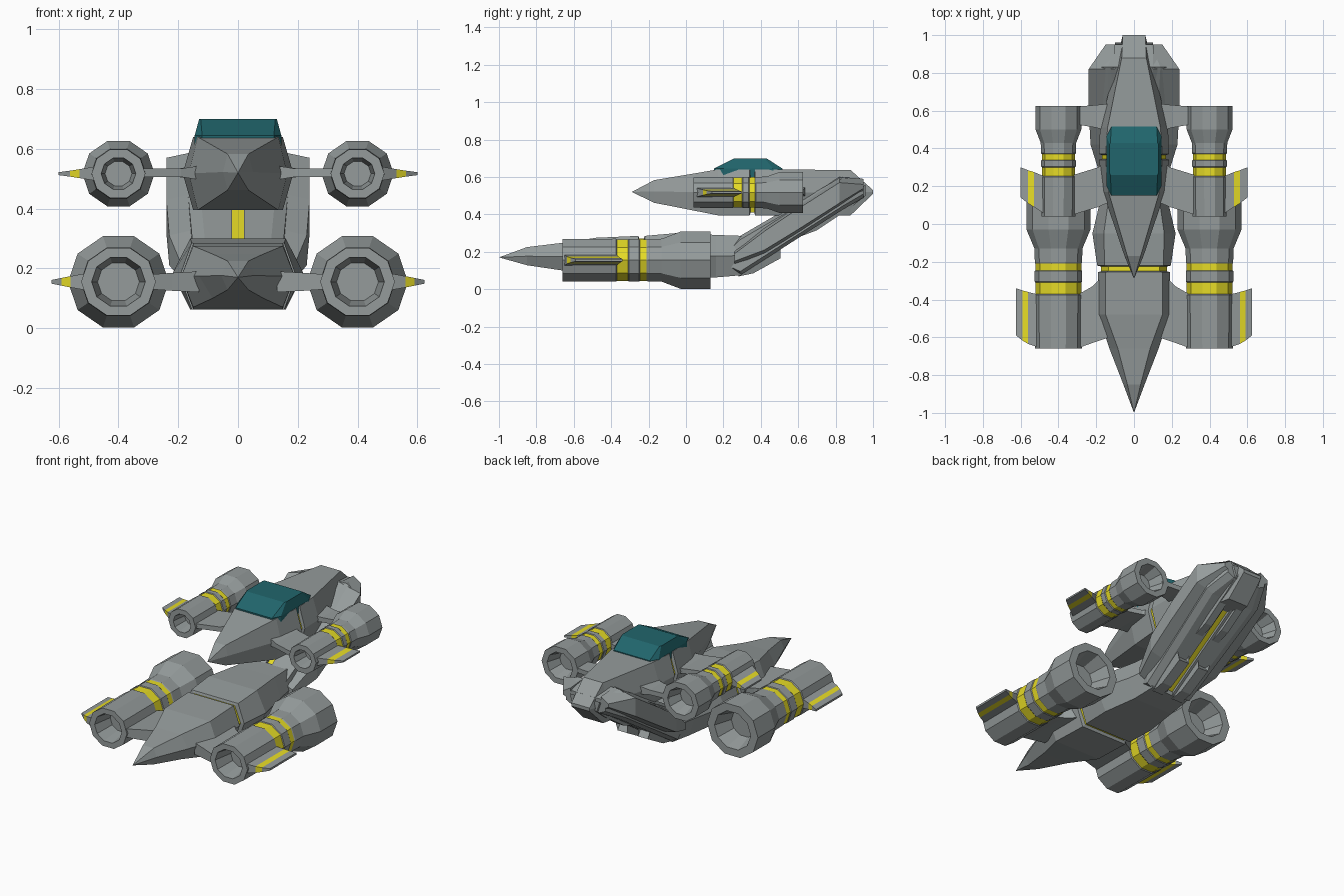
import bpy, bmesh, math

if "Cube" in bpy.data.objects:
    bpy.data.objects.remove(bpy.data.objects["Cube"])


def material(name, rgb):
    m = bpy.data.materials.new(name)
    m.diffuse_color = (*rgb, 1)
    m.use_nodes = True
    m.node_tree.nodes["Principled BSDF"].inputs["Base Color"].default_value = m.diffuse_color
    return m


GREY = material("hull_grey", (0.30, 0.33, 0.33))
YELLOW = material("yellow", (0.80, 0.72, 0.02))
TEAL = material("canopy_teal", (0.015, 0.13, 0.15))


def loft(name, rings, mats=(GREY,), flags=(), mirror=False):
    """Skin a list of equal-length point rings; flagged spans use mats[1]."""
    bm = bmesh.new()
    vs = [[bm.verts.new(p) for p in r] for r in rings]
    n = len(rings[0])
    for k in range(len(vs) - 1):
        for i in range(n):
            j = (i + 1) % n
            f = bm.faces.new((vs[k][i], vs[k][j], vs[k + 1][j], vs[k + 1][i]))
            f.material_index = 1 if k in flags else 0
    bm.faces.new(vs[0])
    bm.faces.new(vs[-1][::-1])
    bmesh.ops.remove_doubles(bm, verts=bm.verts, dist=1e-4)
    bmesh.ops.recalc_face_normals(bm, faces=bm.faces)
    me = bpy.data.meshes.new(name)
    bm.to_mesh(me)
    bm.free()
    for m in mats:
        me.materials.append(m)
    ob = bpy.data.objects.new(name, me)
    bpy.context.collection.objects.link(ob)
    if mirror:
        ob.modifiers.new("mirror", 'MIRROR').use_mirror_merge = False
    return ob


def hexagon(y, lo, hi, wm, wf):
    """Hull section: flat top and bottom of half width wf, side edge at wm."""
    mid = (lo + hi) / 2
    return [(wf, y, lo), (wm, y, mid), (wf, y, hi),
            (-wf, y, hi), (-wm, y, mid), (-wf, y, lo)]


def engine(name, z, profile, flags):
    """Ten-sided turned engine with hollow ends."""
    rings = [[(0.4 + r * math.cos(a * math.pi / 5), y,
               z + 0.95 * r * math.sin(a * math.pi / 5)) for a in range(10)]
             for y, r in profile]
    return loft(name, rings, (GREY, YELLOW), flags, True)


def wing(name, z, stations, flags=()):
    """Thin panel; stations are (x, y_front, y_back, half thickness)."""
    rings = [[(x, a, z - t), (x, b, z - t), (x, b, z + t), (x, a, z + t)]
             for x, a, b, t in stations]
    return loft(name, rings, (GREY, YELLOW), flags, True)


# lower and upper hulls, each with a recessed yellow band
loft("lower_hull", [hexagon(*s) for s in (
    (-1.0, .17, .17, 0, 0), (-.85, .128, .225, .056, .035),
    (-.66, .10, .248, .13, .085), (-.48, .07, .275, .19, .15),
    (-.255, .063, .285, .19, .15), (-.25, .08, .27, .175, .135),
    (-.225, .08, .27, .175, .135), (-.22, .063, .285, .195, .155),
    (-.05, .063, .30, .22, .16), (.16, .063, .29, .17, .13),
    (.3, .075, .285, .15, .12))], (GREY, YELLOW), (5,))
loft("upper_hull", [hexagon(*s) for s in (
    (-.29, .52, .52, 0, 0), (-.17, .462, .583, .05, .035),
    (.17, .395, .64, .165, .135), (.34, .395, .64, .185, .15),
    (.345, .41, .625, .17, .135), (.365, .41, .625, .17, .135),
    (.37, .395, .64, .185, .15), (.51, .395, .64, .18, .14),
    (.88, .395, .637, .09, .065), (1.0, .51, .53, .06, .06))],
    (GREY, YELLOW), (4,))

# canopy: stacked outlines with chamfered corners
def canopy_ring(z, w, y0, y1, c):
    half = [(w - c * .5, y0), (w, y0 + c), (w, y1 - c), (w - c * .5, y1)]
    return [(x, y, z) for x, y in half] + [(-x, y, z) for x, y in half[::-1]]


loft("canopy", [canopy_ring(.60, .145, .15, .52, .05),
                canopy_ring(.645, .145, .15, .515, .05),
                canopy_ring(.70, .13, .26, .43, .01)], (TEAL,))

# engines
engine("lower_engine", .155, (
    (-.54, .07), (-.66, .09), (-.66, .125), (-.375, .127), (-.37, .122),
    (-.31, .122), (-.305, .126), (-.25, .126), (-.245, .122), (-.21, .122),
    (-.205, .125), (-.13, .127), (-.03, .169), (.13, .169), (.13, .12),
    (.02, .085)), (4, 8))
engine("upper_engine", .517, (
    (.13, .045), (.04, .058), (.04, .09), (.25, .092), (.255, .088),
    (.30, .088), (.305, .092), (.335, .092), (.34, .088), (.37, .088),
    (.375, .092), (.43, .094), (.50, .121), (.625, .121), (.625, .085),
    (.54, .06)), (4, 8))

# pylons between hull and engines
wing("lower_pylon", .155, ((.13, -.60, -.24, .035), (.22, -.63, -.33, .03),
                           (.29, -.655, -.37, .025)))
wing("upper_front_pylon", .52, ((.12, .12, .36, .025), (.19, .09, .30, .014),
                                (.32, .05, .26, .014)))
wing("upper_rear_pylon", .52, ((.10, .48, .64, .03), (.20, .51, .63, .014),
                               (.32, .53, .62, .014)))

# outer fins with a yellow stripe
wing("lower_fin", .155, ((.50, -.655, -.375, .03), (.56, -.635, -.36, .019),
                         (.59, -.617, -.352, .013), (.625, -.59, -.34, .006)), (1,))
wing("upper_fin", .517, ((.47, .05, .25, .025), (.53, .09, .275, .015),
                         (.562, .11, .285, .01), (.60, .14, .30, .005)), (1,))

# slanted strut joining the hulls: two halves with a yellow strip between
STRUT = ((.17, .13, .17, .12), (.29, .075, .285, .15),
         (.83, .42, .60, .18), (.95, .49, .575, .13))
loft("strut_half", [[(.02, y, lo), (w - .04, y, lo), (w, y, lo + .02),
                     (w, y, hi - .02), (w - .04, y, hi), (.02, y, hi)]
                    for y, lo, hi, w in STRUT], mirror=True)
loft("strut_strip", [[(-.02, y, lo + .018), (.02, y, lo + .018),
                      (.02, y, hi - .018), (-.02, y, hi - .018)]
                     for y, lo, hi, w in STRUT], (YELLOW,))

# raised panels on the sides of the strut and rails beneath it
loft("strut_side_panel", [[(.10, y, lo), (w, y, lo + .03), (w, y, hi - .03), (.10, y, hi)]
                          for y, lo, hi, w in (
    (.26, .12, .22, .18), (.42, .18, .34, .23), (.60, .29, .46, .24),
    (.82, .43, .60, .24), (.95, .51, .59, .15))], mirror=True)
loft("strut_lower_rail", [[(.035, y, lo), (.10, y, lo), (.12, y, hi), (.035, y, hi)]
                          for y, lo, hi in (
    (.28, .068, .12), (.36, .085, .16), (.505, .165, .23), (.48, .20, .25))], mirror=True)
loft("strut_upper_rail", [[(.035, y, lo), (.08, y, lo), (.10, y, hi), (.035, y, hi)]
                          for y, lo, hi in (
    (.62, .285, .34), (.70, .315, .40), (.88, .435, .50), (.96, .50, .56))], mirror=True)
